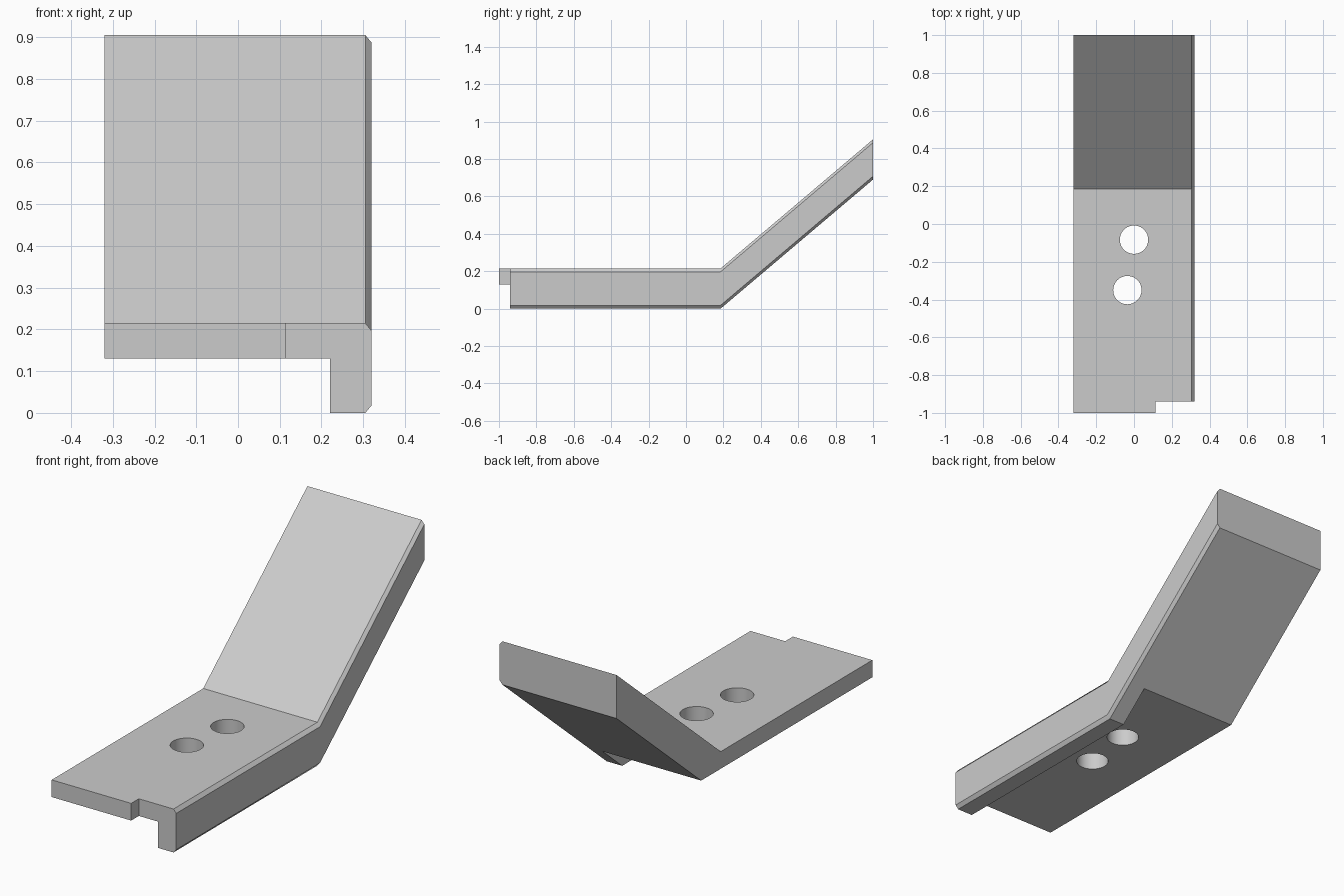
import bpy, bmesh
from mathutils import Matrix, Vector

old = bpy.data.objects.get("Cube")
if old:
    bpy.data.objects.remove(old, do_unlink=True)

SIDE, HEIGHT = 0.32, 0.215
CUT_X, CUT_Z = 0.015, 0.018      # chamfer size
SHELF = 0.13                     # underside of the thin plate

steel = bpy.data.materials.new("light grey")
steel.use_nodes = True
GREY = (0.6, 0.6, 0.6, 1)
steel.diffuse_color = GREY
steel.node_tree.nodes["Principled BSDF"].inputs["Base Color"].default_value = GREY


def make_object(name, bm):
    bmesh.ops.recalc_face_normals(bm, faces=bm.faces)
    mesh = bpy.data.meshes.new(name)
    bm.to_mesh(mesh)
    bm.free()
    mesh.materials.append(steel)
    obj = bpy.data.objects.new(name, mesh)
    bpy.context.collection.objects.link(obj)
    return obj


def box(name, low, high):
    low, high = Vector(low), Vector(high)
    bm = bmesh.new()
    place = Matrix.Translation((low + high) / 2) @ Matrix.Diagonal((high - low).to_4d())
    bmesh.ops.create_cube(bm, size=1, matrix=place)
    return make_object(name, bm)


def drill(name, x, y, radius=0.075):
    bm = bmesh.new()
    bmesh.ops.create_cone(bm, cap_ends=True, segments=48, radius1=radius, radius2=radius,
                          depth=1, matrix=Matrix.Translation((x, y, 0.1)))
    return make_object(name, bm)


# Bent bar: one chamfered section carried along the flat and up the ramp
section = [(-SIDE, 0), (SIDE - CUT_X, 0), (SIDE, CUT_Z), (SIDE, HEIGHT - CUT_Z),
           (SIDE - CUT_X, HEIGHT), (-SIDE, HEIGHT)]
stations = [(-1, 0), (0.185, 0), (1, 0.69)]
bm = bmesh.new()
rings = [[bm.verts.new((x, y, z + lift)) for x, z in section] for y, lift in stations]
for a, b in zip(rings, rings[1:]):
    for i in range(len(section)):
        j = (i + 1) % len(section)
        bm.faces.new((a[i], a[j], b[j], b[i]))
bm.faces.new(rings[0])
bm.faces.new(rings[-1])
bracket = make_object("bent_bracket", bm)

# Underside recess, front corner notch and the two bolt holes
cutters = [
    box("underside_recess", (-1, -2, -1), (0.22, 0.8, SHELF)),
    box("corner_notch", (0.115, -2, -1), (1, -0.94, 1)),
    drill("rear_bolt_hole", 0, -0.083),
    drill("front_bolt_hole", -0.035, -0.35),
]
bpy.context.view_layer.objects.active = bracket
for cutter in cutters:
    cutter.hide_render = True
    mod = bracket.modifiers.new(cutter.name, 'BOOLEAN')
    mod.operation = 'DIFFERENCE'
    mod.solver = 'EXACT'
    mod.object = cutter
    bpy.ops.object.modifier_apply(modifier=mod.name)
    bpy.data.objects.remove(cutter, do_unlink=True)

# Smooth hole walls, crisp edges elsewhere
bpy.ops.object.select_all(action='DESELECT')
bracket.select_set(True)
bpy.ops.object.shade_smooth_by_angle()
